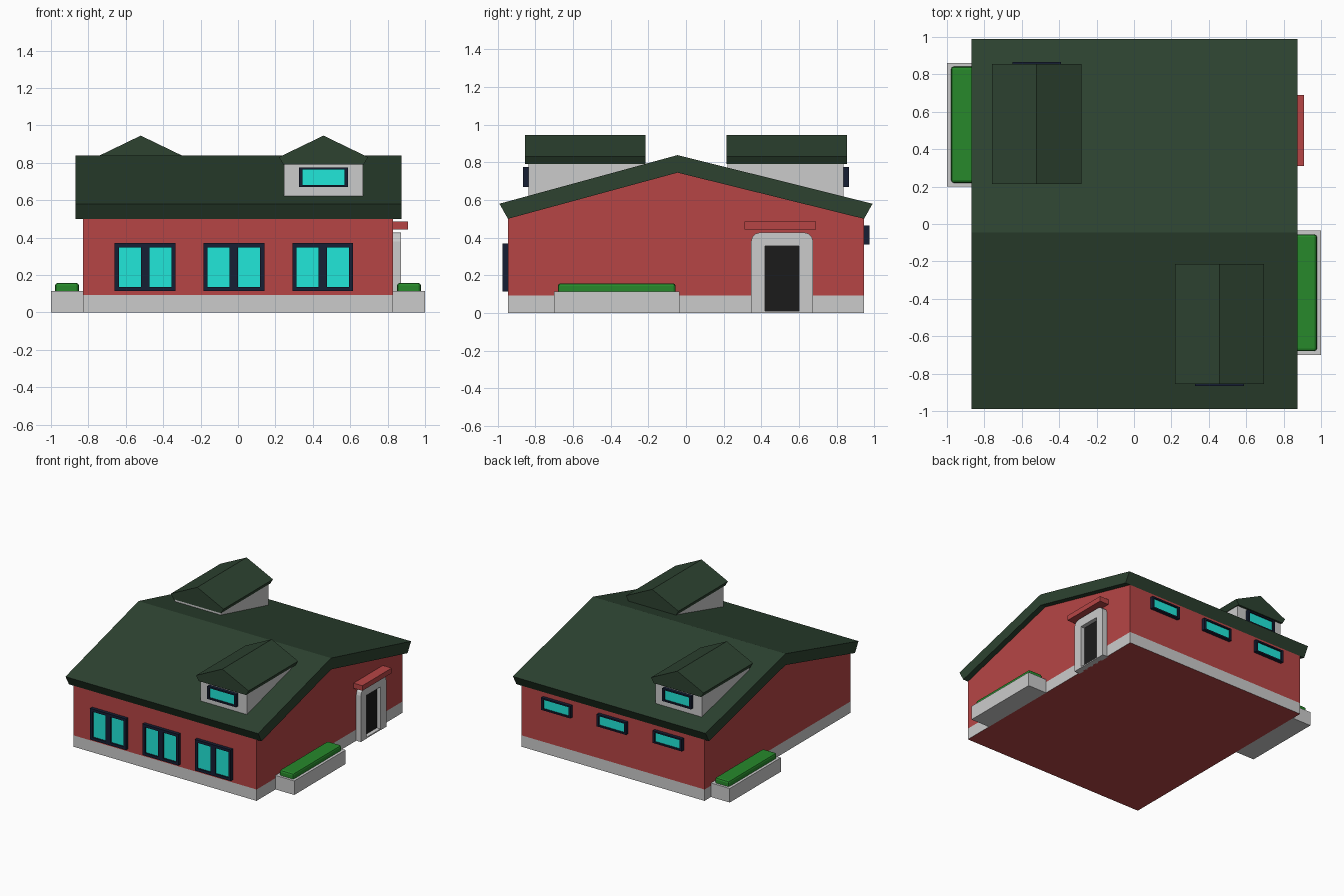
import bpy, bmesh
from mathutils import Vector

if "Cube" in bpy.data.objects:
    bpy.data.objects.remove(bpy.data.objects["Cube"])


def mat(name, rgb):
    m = bpy.data.materials.new(name)
    m.diffuse_color = (*rgb, 1)
    m.use_nodes = True
    m.node_tree.nodes["Principled BSDF"].inputs["Base Color"].default_value = m.diffuse_color
    return m


RED = mat("red_wall", (0.47, 0.06, 0.06))
ROOF = mat("dark_green", (0.026, 0.055, 0.03))
HEDGE = mat("hedge_green", (0.02, 0.25, 0.024))
GLASS = mat("teal_glass", (0.015, 0.8, 0.7))
NAVY = mat("navy_frame", (0.008, 0.013, 0.033))
BLACK = mat("black_door", (0.011, 0.011, 0.011))
GREY = mat("grey", (0.8, 0.8, 0.8))


def finish(name, bm, m=None):
    bmesh.ops.recalc_face_normals(bm, faces=bm.faces)
    me = bpy.data.meshes.new(name)
    bm.to_mesh(me)
    bm.free()
    ob = bpy.data.objects.new(name, me)
    bpy.context.collection.objects.link(ob)
    if m:
        me.materials.append(m)
    return ob


def add_box(bm, x0, x1, y0, y1, z0, z1):
    vs = bmesh.ops.create_cube(bm, size=1)["verts"]
    for v in vs:
        v.co = Vector((x1 if v.co.x > 0 else x0, y1 if v.co.y > 0 else y0, z1 if v.co.z > 0 else z0))


def box(name, dims, m=None):
    bm = bmesh.new()
    add_box(bm, *dims)
    return finish(name, bm, m)


def prism(profile, a, b, axis):
    """Extrude a (horizontal, z) profile along x or y from a to b."""
    bm = bmesh.new()
    place = (lambda h, z: (a, h, z)) if axis == "x" else (lambda h, z: (h, a, z))
    f = bm.faces.new([bm.verts.new(place(h, z)) for h, z in profile])
    ext = bmesh.ops.extrude_face_region(bm, geom=[f])["geom"]
    for v in ext:
        if isinstance(v, bmesh.types.BMVert):
            setattr(v.co, axis, b)
    return bm


def window(name, cx, wall_y, side, w, z0, z1, panes, bx, bz, mull=0.0):
    """Framed window; side is -1 on the front and 1 on the back."""
    x0, x1 = cx - w / 2, cx + w / 2
    y0, y1 = sorted((wall_y - side * 0.01, wall_y + side * 0.028))
    bm = bmesh.new()
    add_box(bm, x0, x1, y0, y1, z0, z0 + bz)
    add_box(bm, x0, x1, y0, y1, z1 - bz, z1)
    add_box(bm, x0, x0 + bx, y0, y1, z0 + bz, z1 - bz)
    add_box(bm, x1 - bx, x1, y0, y1, z0 + bz, z1 - bz)
    if panes == 2:
        add_box(bm, cx - mull / 2, cx + mull / 2, y0, y1, z0 + bz, z1 - bz)
    finish(name + "_frame", bm, NAVY)
    g0, g1 = sorted((wall_y - side * 0.01, wall_y + side * 0.016))
    box(name + "_glass", (x0 + bx / 2, x1 - bx / 2, g0, g1, z0 + bz / 2, z1 - bz / 2), GLASS)


# Walls with a grey foundation band
RY = -0.045
bm = prism([(-0.945, 0), (0.945, 0), (0.945, 0.5), (RY, 0.745), (-0.945, 0.5)], -0.83, 0.83, "x")
bmesh.ops.bisect_plane(bm, geom=bm.verts[:] + bm.edges[:] + bm.faces[:],
                       plane_co=(0, 0, 0.093), plane_no=(0, 0, 1))
for f in bm.faces:
    f.normal_update()
    if 0.01 < f.calc_center_median().z < 0.09:
        f.material_index = 1
walls = finish("walls", bm, RED)
walls.data.materials.append(GREY)

# Main roof
finish("main_roof", prism([(-0.945, 0.5), (-0.99, 0.58), (RY, 0.838), (0.99, 0.58),
                           (0.945, 0.5), (RY, 0.745)], -0.87, 0.875, "x"), ROOF)

# Dormers, one on each slope
for label, cx, s in (("front", 0.457, -1), ("back", -0.52, 1)):
    y0, y1 = sorted((s * 0.22, s * 0.837))
    box(label + "_dormer_walls", (cx - 0.21, cx + 0.21, y0, y1, 0.6, 0.795))
    finish(label + "_dormer_roof",
           prism([(cx - 0.215, 0.79), (cx + 0.215, 0.79), (cx + 0.238, 0.83),
                  (cx, 0.945), (cx - 0.238, 0.83)], s * 0.215, s * 0.855, "y"), ROOF)
    window(label + "_dormer_window", cx, s * 0.837, s, 0.26, 0.67, 0.775, 1, 0.018, 0.012)

# Large front windows and small back windows
for i in range(3):
    window(f"front_window_{i + 1}", -0.497 + 0.475 * i, -0.945, -1, 0.325, 0.115, 0.37, 2, 0.022, 0.022, 0.045)
    window(f"back_window_{i + 1}", -0.51 + 0.505 * i, 0.945, 1, 0.265, 0.365, 0.465, 1, 0.018, 0.012)

# Door surround with rounded top corners
yc, hw, top, r = 0.51, 0.165, 0.428, 0.05
right = [(yc + 0.09, 0), (yc + hw, 0), (yc + hw, top - r), (yc + hw - 0.007, top - r / 2),
         (yc + hw - r / 2, top - 0.007), (yc + hw - r, top)]
left = [(2 * yc - h, z) for h, z in reversed(right)]
opening = [(yc - 0.09, 0.355), (yc + 0.09, 0.355)]
finish("door_surround", prism(right + left + opening, 0.82, 0.872, "x"))
box("door_sill", (0.82, 0.87, yc - 0.09, yc + 0.09, 0, 0.01))
box("door", (0.82, 0.838, yc - 0.09, yc + 0.09, 0.01, 0.355), BLACK)
box("door_canopy", (0.82, 0.91, 0.31, 0.69, 0.443, 0.485), RED)

# Planters with clipped hedges
for label, s, y0, y1 in (("right", 1, -0.7, -0.035), ("left", -1, 0.2, 0.862)):
    x0, x1 = sorted((s * 0.825, s * 1.0))
    box(label + "_planter", (x0, x1, y0, y1, 0, 0.115))
    x0, x1 = sorted((s * 0.85, s * 0.978))
    hedge = box(label + "_hedge", (x0, x1, y0 + 0.02, y1 - 0.02, 0.1, 0.158), HEDGE)
    b = hedge.modifiers.new("bevel", "BEVEL")
    b.width = 0.015
    b.segments = 2
